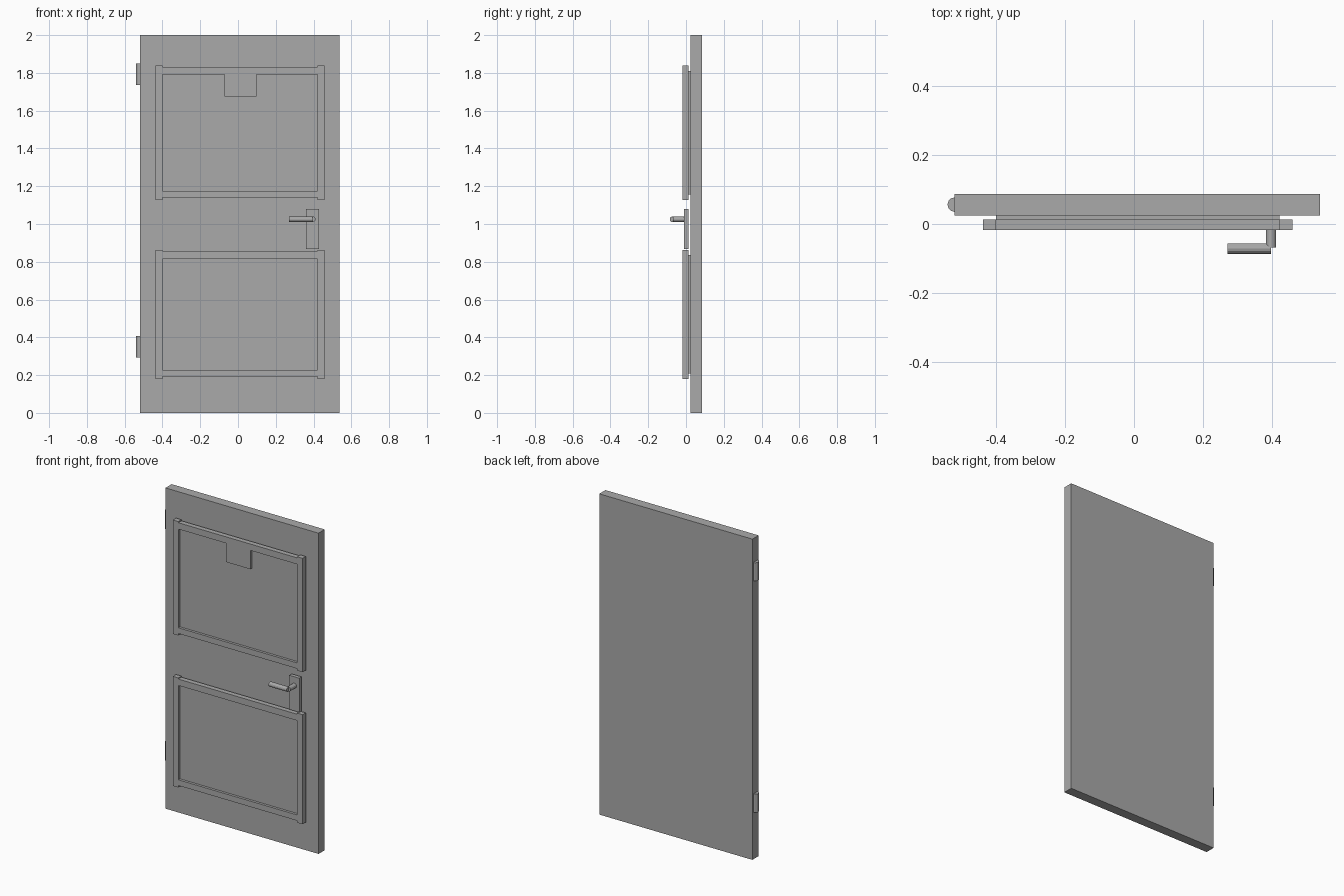
import bpy
import math

if "Cube" in bpy.data.objects:
    bpy.data.objects.remove(bpy.data.objects["Cube"], do_unlink=True)

grey = bpy.data.materials.new("plain_grey")
grey.use_nodes = True
colour = (0.4, 0.4, 0.4, 1.0)
grey.diffuse_color = colour
grey.node_tree.nodes["Principled BSDF"].inputs["Base Color"].default_value = colour


def finish(name):
    ob = bpy.context.object
    ob.name = name
    ob.data.materials.append(grey)
    return ob


def box(name, x, y, z):
    """Box from (low, high) extents on each axis."""
    spans = (x, y, z)
    bpy.ops.mesh.primitive_cube_add(size=1, location=[(a + b) / 2 for a, b in spans])
    ob = finish(name)
    ob.scale = [b - a for a, b in spans]
    bpy.ops.object.transform_apply(location=False, rotation=False, scale=True)
    return ob


def rod(name, centre, radius, length, rotation=(0, 0, 0)):
    bpy.ops.mesh.primitive_cylinder_add(vertices=12, radius=radius, depth=length,
                                        location=centre, rotation=rotation)
    return finish(name)


# Door slab
DOOR_LEFT = -0.518
box("door_slab", (DOOR_LEFT, 0.538), (0.025, 0.086), (0, 2))

# Framed panels: stiles run slightly past the rails
FRAME_Y = (-0.018, 0.0135)
INNER = (-0.399, 0.42)
WIDTH = 0.038


def framed_panel(prefix, low, high):
    box(prefix + "_panel", INNER, (-0.002, 0.026), (low + 0.028, high - 0.028))
    box(prefix + "_right_stile", (INNER[0] - WIDTH, INNER[0]), FRAME_Y, (low, high))
    box(prefix + "_left_stile", (INNER[1], INNER[1] + WIDTH), FRAME_Y, (low, high))
    box(prefix + "_bottom_rail", INNER, FRAME_Y, (low + 0.012, low + 0.048))
    box(prefix + "_top_rail", INNER, FRAME_Y, (high - 0.047, high - 0.007))


framed_panel("upper", 1.128, 1.838)
framed_panel("lower", 0.18, 0.863)

# Tab hanging from the upper frame
box("upper_tab", (-0.071, 0.098), FRAME_Y, (1.674, 1.791))

# Handle
box("handle_plate", (0.36, 0.43), (-0.01, 0.0135), (0.867, 1.08))
HANDLE_Z = 1.025
rod("handle_stem", (0.396, -0.037, HANDLE_Z), 0.015, 0.062, (math.pi / 2, 0, 0))
rod("handle_lever", (0.333, -0.071, HANDLE_Z), 0.015, 0.125, (0, math.pi / 2, 0))

# Hinge barrels half sunk in the door edge
for name, z in (("lower_hinge", 0.35), ("upper_hinge", 1.793)):
    rod(name, (DOOR_LEFT, 0.056, z), 0.021, 0.115)
